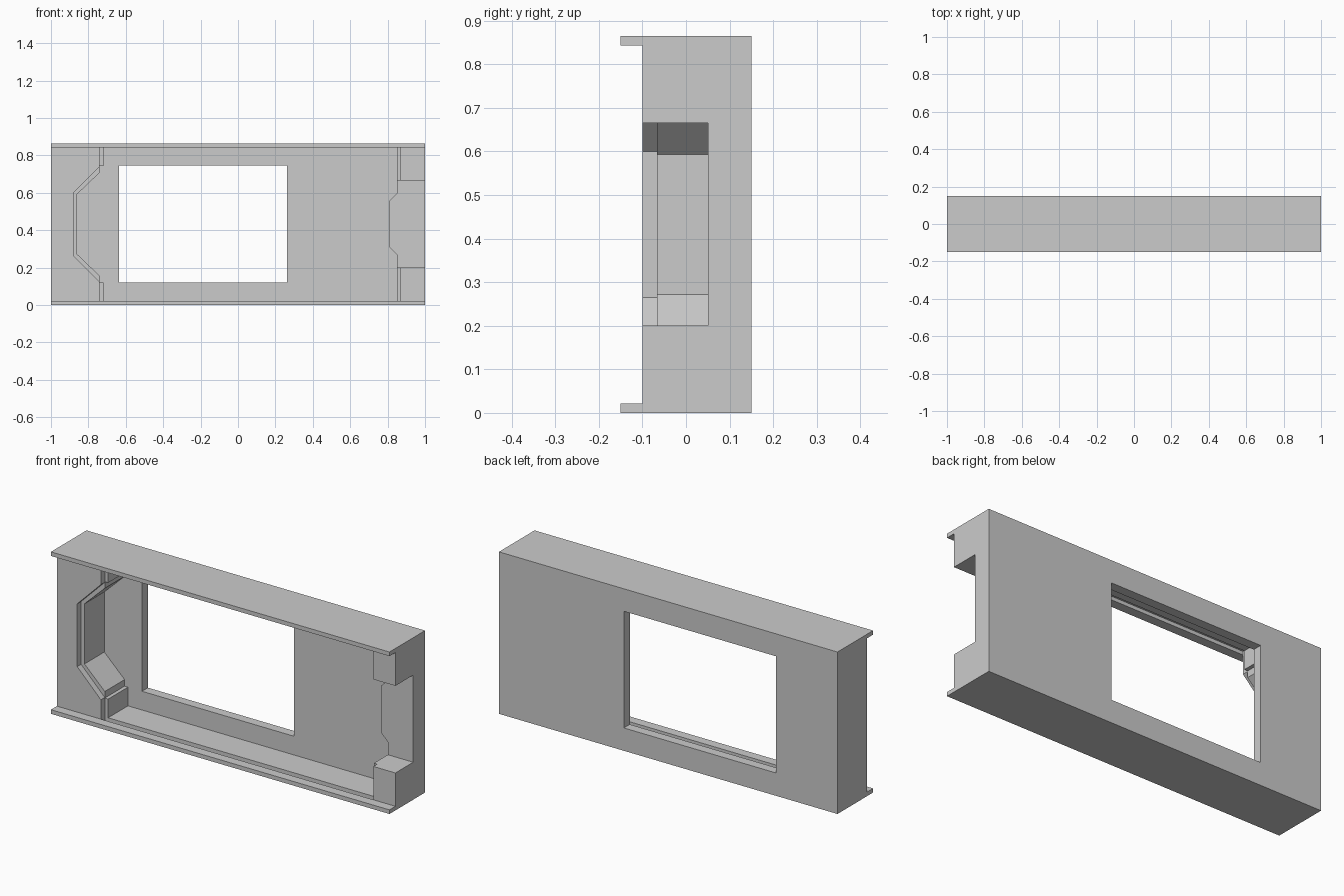
import bpy
import bmesh

cube = bpy.data.objects.get("Cube")
if cube:
    bpy.data.objects.remove(cube, do_unlink=True)

grey = bpy.data.materials.new("light grey")
grey.use_nodes = True
grey.diffuse_color = (0.6, 0.6, 0.6, 1)
grey.node_tree.nodes["Principled BSDF"].inputs["Base Color"].default_value = (0.6, 0.6, 0.6, 1)

HEIGHT = 0.865
MID = HEIGHT / 2
LIP = 0.022


def prism(name, outline, y0, y1):
    """Extrude an x-z outline from y0 to y1."""
    bm = bmesh.new()
    face = bm.faces.new([bm.verts.new((x, y0, z)) for x, z in outline])
    new = bmesh.ops.extrude_face_region(bm, geom=[face])["geom"]
    verts = [v for v in new if isinstance(v, bmesh.types.BMVert)]
    bmesh.ops.translate(bm, verts=verts, vec=(0, y1 - y0, 0))
    bmesh.ops.recalc_face_normals(bm, faces=bm.faces)
    mesh = bpy.data.meshes.new(name)
    bm.to_mesh(mesh)
    bm.free()
    mesh.materials.append(grey)
    obj = bpy.data.objects.new(name, mesh)
    bpy.context.collection.objects.link(obj)
    return obj


def rect(x0, x1, z0, z1):
    return [(x0, z0), (x1, z0), (x1, z1), (x0, z1)]


def mirrored(lower):
    """Complete an outline by mirroring its points about mid height.
    Points run from the left side's middle down and round to the right."""
    return lower + [(x, 2 * MID - z) for x, z in reversed(lower)]


def cut(target, outline, y0, y1):
    cutter = prism("cutter", outline, y0, y1)
    cutter.hide_render = True
    mod = target.modifiers.new("cut", 'BOOLEAN')
    mod.operation = 'DIFFERENCE'
    mod.solver = 'EXACT'
    mod.object = cutter
    bpy.context.view_layer.objects.active = target
    bpy.ops.object.modifier_apply(modifier=mod.name)
    bpy.data.objects.remove(cutter, do_unlink=True)


# Main housing
housing = prism("housing", rect(-1, 1, 0, HEIGHT), -0.10, 0.15)

# Shallow cover recess, undercutting the lips
cut(housing, mirrored([(-0.88, 0.265), (-0.74, 0.125), (-0.74, 0.003), (0.87, 0.003)]),
    -0.2, -0.067)

# Deep cavity, leaving a chamfered pad on the right
cut(housing, mirrored([(-0.86, 0.272), (-0.74, 0.157), (-0.74, 0.122), (-0.72, 0.122),
                       (-0.72, LIP), (0.85, LIP), (0.85, 0.268), (0.81, 0.308)]),
    -0.2, 0.10)

# Side notch open to the right end
cut(housing, rect(0.75, 1.1, 0.2, 0.665), -0.2, 0.05)

# Window through the back wall
cut(housing, rect(-0.637, 0.262, 0.122, 0.745), -0.2, 0.3)

# Lips along the front edges
for name, z in (("bottom_lip", 0), ("top_lip", HEIGHT - LIP)):
    prism(name, rect(-1, 1, z, z + LIP), -0.15, -0.10)
